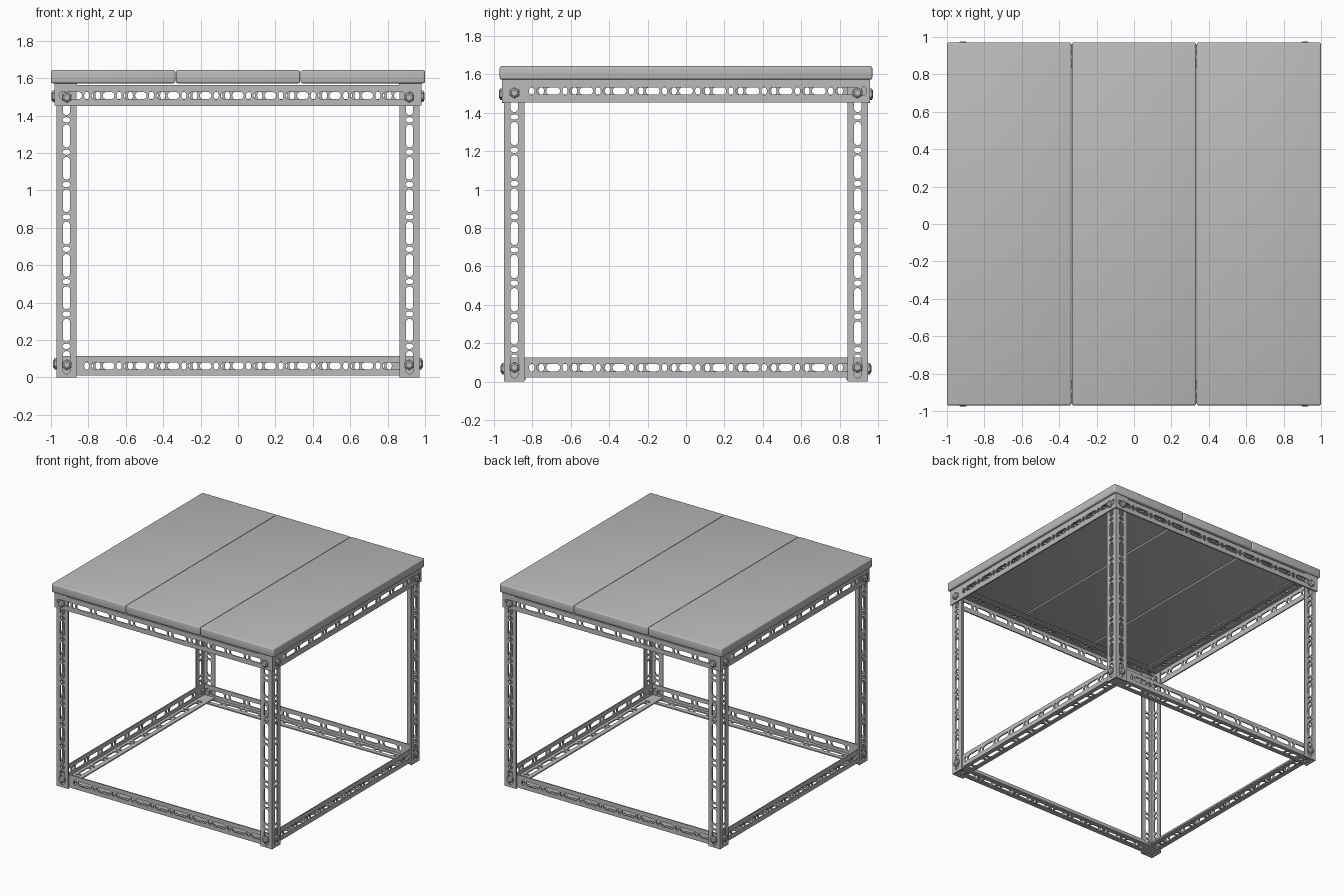
import bpy, bmesh, math
from mathutils import Matrix, Vector

if "Cube" in bpy.data.objects:
    bpy.data.objects.remove(bpy.data.objects["Cube"])

grey = bpy.data.materials.new("plain grey")
grey.diffuse_color = (0.5, 0.5, 0.5, 1)
grey.use_nodes = True
grey.node_tree.nodes["Principled BSDF"].inputs["Base Color"].default_value = grey.diffuse_color
T = 0.01          # plate thickness
PITCH = 0.173     # spacing of the slot pattern
LX, LY = 0.97, 0.947   # outer faces of the legs


def finish(name, bm, smooth=True):
    bmesh.ops.remove_doubles(bm, verts=bm.verts, dist=1e-5)
    bmesh.ops.recalc_face_normals(bm, faces=bm.faces)
    me = bpy.data.meshes.new(name)
    bm.to_mesh(me)
    bm.free()
    me.materials.append(grey)
    ob = bpy.data.objects.new(name, me)
    bpy.context.collection.objects.link(ob)
    if smooth:
        bpy.ops.object.select_all(action='DESELECT')
        ob.select_set(True)
        bpy.context.view_layer.objects.active = ob
        bpy.ops.object.shade_smooth_by_angle(angle=math.radians(35))
    return ob


def stadium(cu, cv, length, width):
    # rounded slot outline, long along u
    r, h, n = width / 2, (length - width) / 2, 8
    pts = []
    for side in (1, -1):
        for i in range(n + 1):
            a = -math.pi / 2 + math.pi * i / n
            pts.append((cu + side * (h + r * math.cos(a)), cv + side * r * math.sin(a)))
    return pts


def ellipse(cu, cv, du, dv, n=16):
    return [(cu + du / 2 * math.cos(2 * math.pi * i / n),
             cv + dv / 2 * math.sin(2 * math.pi * i / n)) for i in range(n)]


def slotted_plate(length, v0, width, phase):
    # flat strip with alternating long slots and small ovals
    h, cv = length / 2, width / 2
    loops = [[(-h, v0), (h, v0), (h, width), (-h, width)]]
    for k in range(-7, 8):
        c = phase + k * PITCH
        if abs(c) + 0.061 < h - 0.006:
            loops.append(stadium(c, cv, 0.122, 0.038))
        c += PITCH / 2
        if abs(c) + 0.014 < h - 0.006:
            loops.append(ellipse(c, cv, 0.028, 0.042))
    cu = bpy.data.curves.new("strip", 'CURVE')
    cu.dimensions = '2D'
    cu.fill_mode = 'BOTH'
    cu.extrude = T / 2
    for pts in loops:
        sp = cu.splines.new('POLY')
        sp.points.add(len(pts) - 1)
        for p, (u, v) in zip(sp.points, pts):
            p.co = (u, v, 0, 1)
        sp.use_cyclic_u = True
    tmp = bpy.data.objects.new("strip", cu)
    bpy.context.collection.objects.link(tmp)
    dg = bpy.context.evaluated_depsgraph_get()
    me = bpy.data.meshes.new_from_object(tmp.evaluated_get(dg))
    bpy.data.objects.remove(tmp)
    bpy.data.curves.remove(cu)
    return me


def basis(x, y, z, o):
    m = Matrix((x, y, z)).transposed().to_4x4()
    m.translation = o
    return m


def angle_bar(name, origin, along, fa, fb, length, width, phase=0.0):
    # L-section: corner edge through origin, flanges pointing along fa and fb
    o, along, fa, fb = (Vector(v) for v in (origin, along, fa, fb))
    bm = bmesh.new()
    for d, n, v0 in ((fa, fb, 0.0), (fb, fa, T)):
        me = slotted_plate(length, v0, width, phase)
        me.transform(basis(along, d, n, o + n * T / 2))
        bm.from_mesh(me)
        bpy.data.meshes.remove(me)
    finish(name, bm)


def bolt(name, pos, d):
    # hexagonal domed head outside, shank and nut inside
    d = Vector(d)
    bm = bmesh.new()
    rot = d.to_track_quat('Z', 'Y').to_matrix().to_4x4()
    for r1, r2, depth, z, seg in ((0.03, 0.03, 0.011, 0.0055, 6), (0.027, 0.017, 0.007, 0.0145, 6),
                                  (0.013, 0.013, 0.045, -0.0225, 12), (0.027, 0.027, 0.014, -0.037, 6)):
        bmesh.ops.create_cone(bm, cap_ends=True, segments=seg, radius1=r1, radius2=r2, depth=depth,
                              matrix=Matrix.Translation(pos) @ rot @ Matrix.Translation((0, 0, z)))
    finish(name, bm, smooth=False)


# legs
for sx, nx in ((-1, "left"), (1, "right")):
    for sy, ny in ((-1, "front"), (1, "back")):
        angle_bar(f"{ny}_{nx}_leg", (sx * LX, sy * LY, 0.7765), (0, 0, 1),
                  (-sx, 0, 0), (0, -sy, 0), 1.553, 0.106, -0.0045)
        # corner bolts
        for z, lvl, out in ((0.067, "lower", 0), (1.497, "upper", T)):
            bolt(f"{lvl}_{ny}_{nx}_bolt", (sx * 0.915, sy * (LY + out), z), (0, sy, 0))
            bolt(f"{lvl}_{nx}_{ny}_side_bolt", (sx * (LX + out), sy * 0.893, z + 0.006), (sx, 0, 0))

# rails: upper ones wrap outside the legs, lower ones sit inside them
for s, nx, ny in ((-1, "left", "front"), (1, "right", "back")):
    angle_bar(f"upper_{ny}_rail", (0, s * (LY + T), 1.563), (-s, 0, 0),
              (0, 0, -1), (0, -s, 0), 2 * LX, 0.112, -0.03)
    angle_bar(f"upper_{nx}_rail", (s * (LX + T), 0, 1.573), (0, s, 0),
              (0, 0, -1), (-s, 0, 0), 2 * (LY + T), 0.12, -0.025)
    angle_bar(f"lower_{ny}_rail", (0, s * (LY - T), 0.01), (-s, 0, 0),
              (0, 0, 1), (0, -s, 0), 2 * (LX - T), 0.104, -0.03)
    angle_bar(f"lower_{nx}_rail", (s * (LX - T), 0, 0.02), (0, s, 0),
              (0, 0, 1), (-s, 0, 0), 2 * (LY - T), 0.105, -0.025)

# tabletop planks
for i, nm in ((-1, "left"), (0, "middle"), (1, "right")):
    bm = bmesh.new()
    bmesh.ops.create_cube(bm, size=1, matrix=Matrix.Translation((i * 0.6675, 0, 1.608))
                          @ Matrix.Diagonal((0.665, 1.94, 0.07, 1)))
    bmesh.ops.bevel(bm, geom=bm.edges[:], offset=0.01, segments=3, profile=0.5, affect='EDGES')
    finish(f"{nm}_plank", bm)
